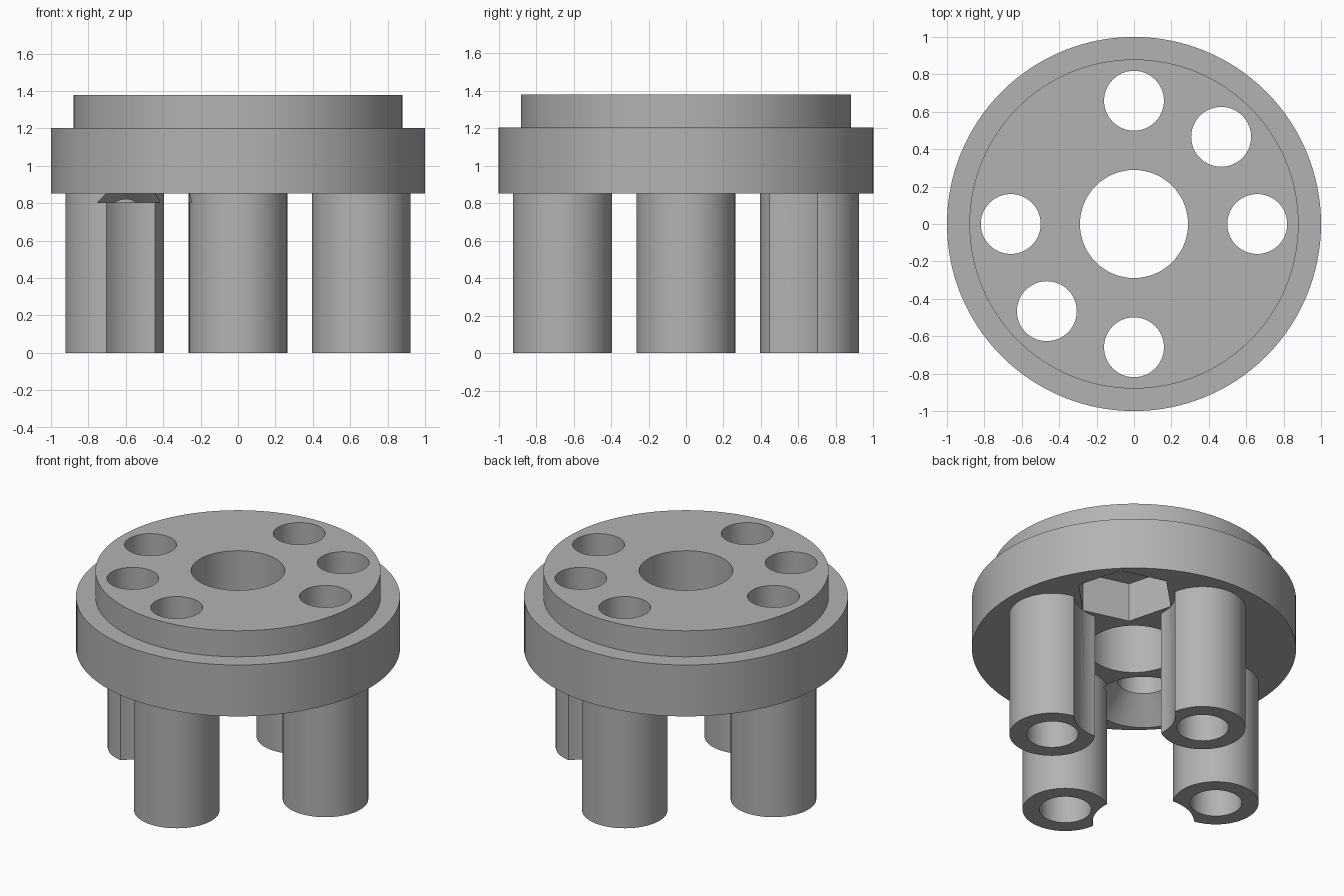
import bpy, bmesh, math
from mathutils import Matrix, Vector

if "Cube" in bpy.data.objects:
    bpy.data.objects.remove(bpy.data.objects["Cube"], do_unlink=True)

# Main dimensions
LEG_BOTTOM, PLATE_BOTTOM, STEP, TOP = 0.0, 0.853, 1.203, 1.38
RING, LEG_R, HOLE_R, CLEAR_R = 0.659, 0.264, 0.16, 0.313
DIAGONAL = math.radians(45)

grey = bpy.data.materials.new("plain grey")
grey.use_nodes = True
grey.diffuse_color = (0.45, 0.45, 0.45, 1)
grey.node_tree.nodes["Principled BSDF"].inputs["Base Color"].default_value = (0.45, 0.45, 0.45, 1)


def cylinder(name, z0, z1, r0, r1=None, angle=None, sides=80):
    """Upright cylinder or cone, on the axis or on the bolt ring at an angle."""
    bm = bmesh.new()
    bmesh.ops.create_cone(bm, cap_ends=True, segments=sides, radius1=r0,
                          radius2=r0 if r1 is None else r1, depth=z1 - z0)
    # Turn so that one vertex points along the radial direction
    first = max(bm.verts, key=lambda v: v.co.x)
    spin = (angle or 0) - math.atan2(first.co.y, first.co.x)
    place = Vector((0, 0, (z0 + z1) / 2))
    if angle is not None:
        place += Vector((math.cos(angle), math.sin(angle), 0)) * RING
    bm.transform(Matrix.Translation(place) @ Matrix.Rotation(spin, 4, 'Z'))
    mesh = bpy.data.meshes.new(name)
    bm.to_mesh(mesh)
    bm.free()
    mesh.materials.append(grey)
    obj = bpy.data.objects.new(name, mesh)
    bpy.context.collection.objects.link(obj)
    return obj


def combine(target, tool, operation):
    """Apply a boolean and remove the tool."""
    tool.hide_render = True
    mod = target.modifiers.new(operation, 'BOOLEAN')
    mod.operation, mod.object, mod.solver = operation, tool, 'EXACT'
    bpy.ops.object.select_all(action='DESELECT')
    target.select_set(True)
    bpy.context.view_layer.objects.active = target
    bpy.ops.object.modifier_apply(modifier=mod.name)
    bpy.data.objects.remove(tool, do_unlink=True)


# Flange plate with a raised step on top
hub = cylinder("flanged_hub", PLATE_BOTTOM, STEP, 1.0, sides=128)
combine(hub, cylinder("raised_step", STEP - 0.1, TOP, 0.88, sides=128), 'UNION')

# Four legs, scooped for clearance around the two bolt holes
for i in range(4):
    leg = cylinder("leg", LEG_BOTTOM, PLATE_BOTTOM + 0.1, LEG_R, angle=i * math.pi / 2)
    side = DIAGONAL if i < 2 else DIAGONAL + math.pi
    scoop = cylinder("scoop", -0.1, TOP, CLEAR_R, angle=side)
    combine(leg, scoop, 'DIFFERENCE')
    combine(hub, leg, 'UNION')

# Centre bore, leg bores and diagonal bolt holes
combine(hub, cylinder("bore", -0.1, TOP + 0.1, 0.289), 'DIFFERENCE')
bolts = [DIAGONAL, DIAGONAL + math.pi]
for angle in [i * math.pi / 2 for i in range(4)] + bolts:
    combine(hub, cylinder("drill", -0.1, TOP + 0.1, HOLE_R, angle=angle), 'DIFFERENCE')

# Hexagonal nut pocket under one bolt hole, countersink under the other
combine(hub, cylinder("nut_pocket", PLATE_BOTTOM - 0.1, PLATE_BOTTOM + 0.265,
                      CLEAR_R, angle=bolts[0], sides=6), 'DIFFERENCE')
slope = 0.05
combine(hub, cylinder("countersink", PLATE_BOTTOM - slope, PLATE_BOTTOM + 0.203,
                      CLEAR_R + slope, CLEAR_R - 0.203, angle=bolts[1]), 'DIFFERENCE')

bpy.ops.object.select_all(action='DESELECT')
hub.select_set(True)
bpy.context.view_layer.objects.active = hub
bpy.ops.object.shade_smooth_by_angle(angle=math.radians(30))
